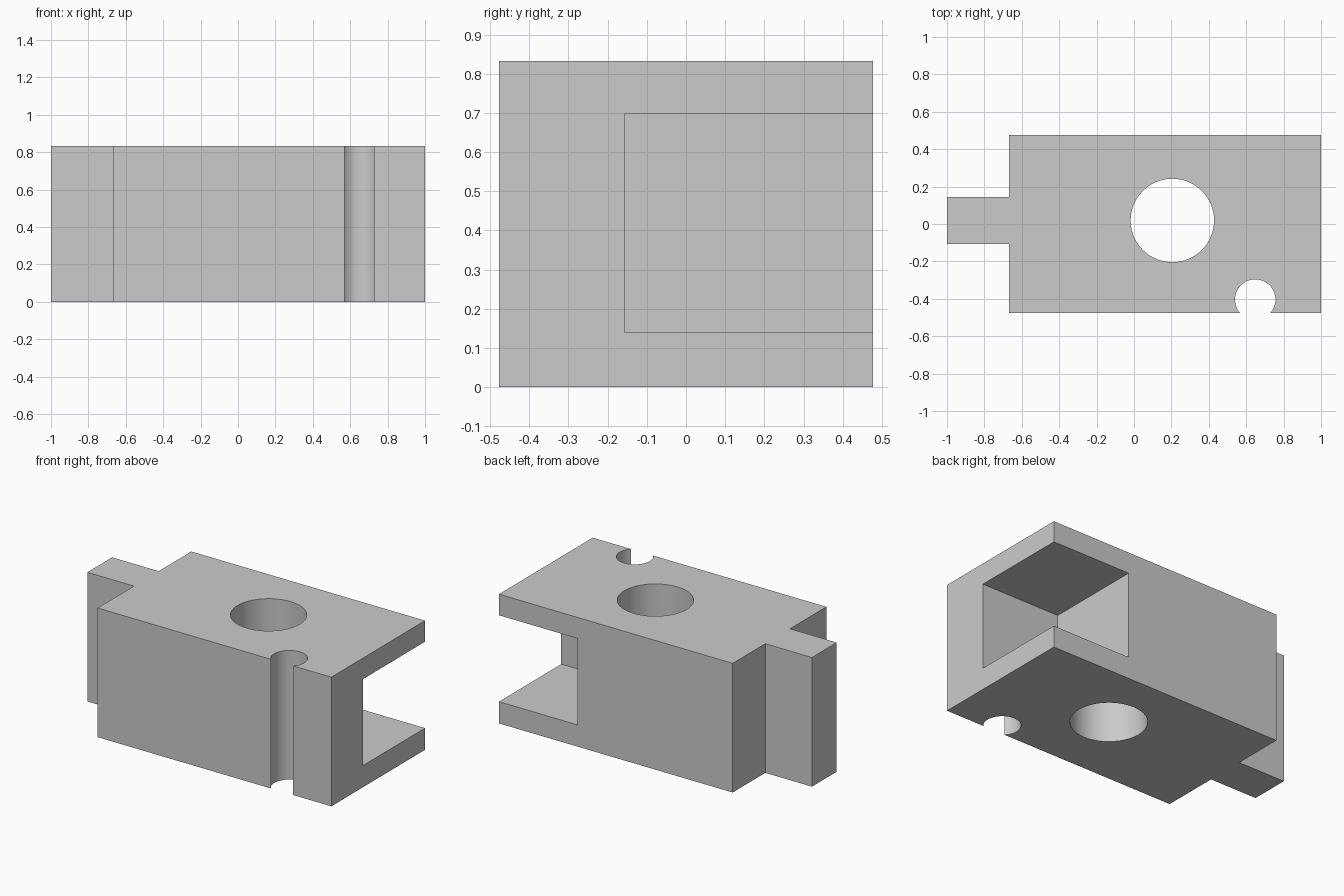
import bpy
import bmesh
import math

cube = bpy.data.objects.get("Cube")
if cube:
    bpy.data.objects.remove(cube, do_unlink=True)

HEIGHT = 0.833
HALF_DEPTH = 0.477
SHOULDER = -0.667

grey = bpy.data.materials.new("plain grey")
grey.use_nodes = True
grey.diffuse_color = (0.6, 0.6, 0.6, 1)
grey.node_tree.nodes["Principled BSDF"].inputs["Base Color"].default_value = (0.6, 0.6, 0.6, 1)


def prism(name, outline, bottom, top):
    """Extrude a plan outline upward into a solid."""
    bm = bmesh.new()
    face = bm.faces.new([bm.verts.new((x, y, bottom)) for x, y in outline])
    raised = bmesh.ops.extrude_face_region(bm, geom=[face])["geom"]
    bmesh.ops.translate(bm, vec=(0, 0, top - bottom),
                        verts=[g for g in raised if isinstance(g, bmesh.types.BMVert)])
    bmesh.ops.recalc_face_normals(bm, faces=bm.faces)
    mesh = bpy.data.meshes.new(name)
    bm.to_mesh(mesh)
    bm.free()
    mesh.materials.append(grey)
    obj = bpy.data.objects.new(name, mesh)
    bpy.context.collection.objects.link(obj)
    return obj


def rectangle(x0, x1, y0, y1):
    return [(x0, y0), (x1, y0), (x1, y1), (x0, y1)]


def circle(x, y, radius, sides=64):
    angles = [math.tau * i / sides for i in range(sides)]
    return [(x + radius * math.cos(a), y + radius * math.sin(a)) for a in angles]


# Block with a narrow full-height tab on its right end
block = prism("block_with_tab", [
    (SHOULDER, -HALF_DEPTH), (1, -HALF_DEPTH), (1, HALF_DEPTH), (SHOULDER, HALF_DEPTH),
    (SHOULDER, 0.145), (-1, 0.145), (-1, -0.107), (SHOULDER, -0.107)], 0, HEIGHT)

# Vertical bore, round notch in the front, and pocket open to the left and back
cutters = [
    prism("bore_cutter", circle(0.205, 0.019, 0.223), -0.1, HEIGHT + 0.1),
    prism("notch_cutter", circle(0.648, -0.404, 0.108), -0.1, HEIGHT + 0.1),
    prism("pocket_cutter", rectangle(0.44, 1.1, -0.157, 0.6), 0.14, 0.697),
]

bpy.ops.object.select_all(action="DESELECT")
block.select_set(True)
bpy.context.view_layer.objects.active = block
for cutter in cutters:
    cutter.hide_render = True
    cut = block.modifiers.new(cutter.name, "BOOLEAN")
    cut.operation = "DIFFERENCE"
    cut.solver = "EXACT"
    cut.object = cutter
    bpy.ops.object.modifier_apply(modifier=cut.name)
    bpy.data.objects.remove(cutter, do_unlink=True)

bpy.ops.object.shade_smooth_by_angle(angle=math.radians(30))
